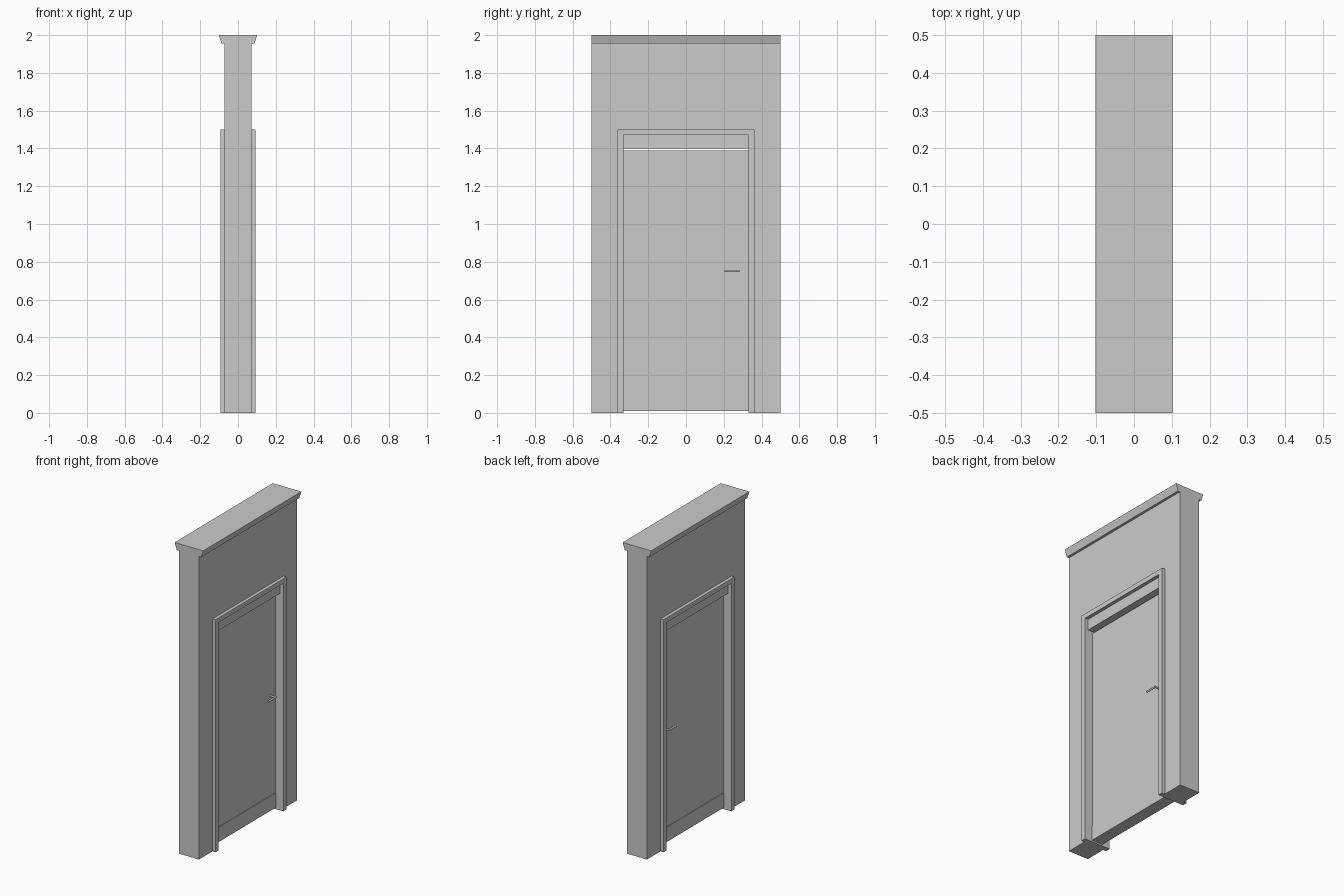
import bpy, bmesh, math
from mathutils import Matrix

cube = bpy.data.objects.get("Cube")
if cube:
    bpy.data.objects.remove(cube, do_unlink=True)

# Single flat material
grey = bpy.data.materials.new("light grey")
grey.use_nodes = True
colour = (0.6, 0.6, 0.6, 1.0)
grey.diffuse_color = colour
grey.node_tree.nodes["Principled BSDF"].inputs["Base Color"].default_value = colour


def finish(name, bm):
    bmesh.ops.recalc_face_normals(bm, faces=bm.faces)
    mesh = bpy.data.meshes.new(name)
    bm.to_mesh(mesh)
    bm.free()
    mesh.materials.append(grey)
    obj = bpy.data.objects.new(name, mesh)
    bpy.context.collection.objects.link(obj)
    return obj


def extrude(name, points, vector):
    """Closed prism from a flat outline."""
    bm = bmesh.new()
    face = bm.faces.new([bm.verts.new(p) for p in points])
    result = bmesh.ops.extrude_face_region(bm, geom=[face], use_keep_orig=True)
    verts = [g for g in result["geom"] if isinstance(g, bmesh.types.BMVert)]
    bmesh.ops.translate(bm, verts=verts, vec=vector)
    return finish(name, bm)


def arch(name, outer, top, inner, inner_top, half_depth):
    """Doorway-shaped surround, extruded through x."""
    outline = [(-outer, 0), (-outer, top), (outer, top), (outer, 0),
               (inner, 0), (inner, inner_top), (-inner, inner_top), (-inner, 0)]
    return extrude(name, [(-half_depth, y, z) for y, z in outline],
                   (2 * half_depth, 0, 0))


def panel(name, half_width, z0, z1, half_depth):
    outline = [(-half_width, z0), (half_width, z0), (half_width, z1), (-half_width, z1)]
    return extrude(name, [(-half_depth, y, z) for y, z in outline],
                   (2 * half_depth, 0, 0))


def rod(bm, centre, length, radius, axis):
    turn = Matrix.Rotation(math.pi / 2, 4, "Y" if axis == "X" else "X")
    bmesh.ops.create_cone(bm, cap_ends=True, segments=16, radius1=radius, radius2=radius,
                          depth=length, matrix=Matrix.Translation(centre) @ turn)


# Wall, cornice and door surround
arch("wall", 0.5, 1.955, 0.3625, 1.5, 0.071)
cornice = [(-0.087, 1.955), (0.087, 1.955), (0.102, 2.0), (-0.102, 2.0)]
extrude("cornice", [(x, -0.5, z) for x, z in cornice], (0, 1, 0))
arch("door_frame", 0.3625, 1.5, 0.33, 1.47, 0.0925)

# Header panel, door leaf and kick plate
panel("header_panel", 0.33, 1.40, 1.47, 0.07)
panel("door_leaf", 0.33, 0.10, 1.39, 0.035)
panel("kick_plate", 0.33, 0.01, 0.105, 0.039)

# Lever handle on each side of the door
for side, name in ((1, "left_handle"), (-1, "right_handle")):
    bm = bmesh.new()
    rod(bm, (side * 0.054, 0.277, 0.751), 0.042, 0.006, "X")
    rod(bm, (side * 0.073, 0.243, 0.751), 0.08, 0.006, "Y")
    handle = finish(name, bm)
    bpy.ops.object.select_all(action="DESELECT")
    handle.select_set(True)
    bpy.context.view_layer.objects.active = handle
    bpy.ops.object.shade_smooth_by_angle(angle=math.radians(40))
